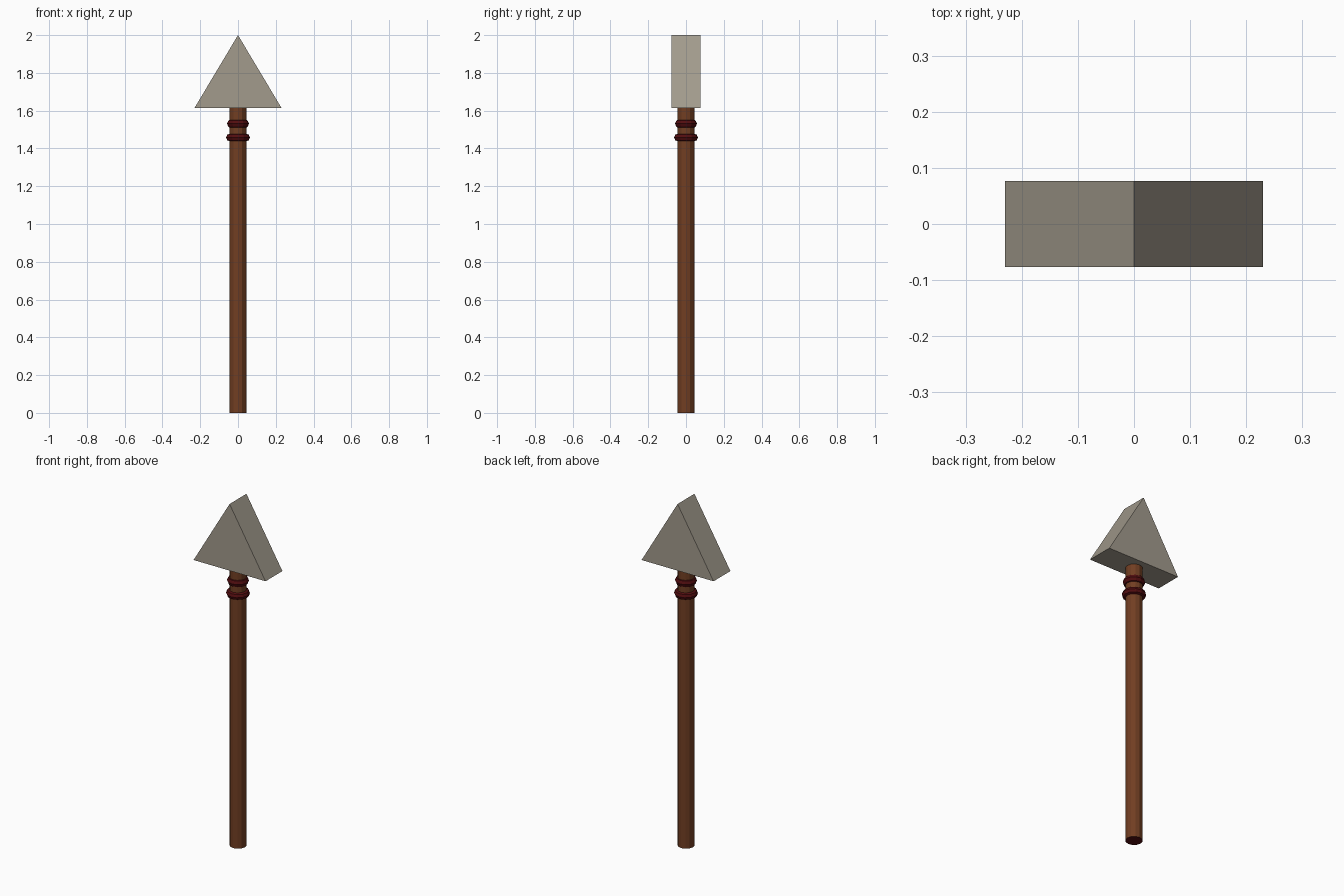
import bpy, bmesh, math

if "Cube" in bpy.data.objects:
    bpy.data.objects.remove(bpy.data.objects["Cube"])


def material(name, rgb):
    m = bpy.data.materials.new(name)
    m.diffuse_color = (*rgb, 1)
    m.use_nodes = True
    m.node_tree.nodes["Principled BSDF"].inputs["Base Color"].default_value = m.diffuse_color
    return m


stone = material("grey stone", (0.36, 0.325, 0.265))
wood = material("brown wood", (0.165, 0.048, 0.016))
cord = material("dark red cord", (0.085, 0.004, 0.005))

# shaft, with a dark red butt end
bpy.ops.mesh.primitive_cylinder_add(vertices=12, radius=0.045, depth=1.64,
                                    location=(0, 0, 0.82))
shaft = bpy.context.object
shaft.name = "shaft"
shaft.data.materials.append(wood)
shaft.data.materials.append(cord)
for p in shaft.data.polygons:
    p.material_index = 1 if p.normal.z < -0.5 else 0

# triangular spear head, extruded front to back
bm = bmesh.new()
profile = [(-0.23, 1.615), (0.23, 1.615), (0, 2.0)]
face = bm.faces.new([bm.verts.new((x, -0.077, z)) for x, z in profile])
ext = bmesh.ops.extrude_face_region(bm, geom=[face])
bmesh.ops.translate(bm, vec=(0, 0.154, 0),
                    verts=[g for g in ext["geom"] if isinstance(g, bmesh.types.BMVert)])
bmesh.ops.recalc_face_normals(bm, faces=bm.faces)
mesh = bpy.data.meshes.new("spear_head")
bm.to_mesh(mesh)
bm.free()
mesh.materials.append(stone)
head = bpy.data.objects.new("spear_head", mesh)
bpy.context.collection.objects.link(head)

# two cord bindings below the head
for name, z, outer, half in (("upper_binding", 1.531, 0.058, 0.024),
                             ("lower_binding", 1.458, 0.063, 0.021)):
    bpy.ops.mesh.primitive_torus_add(major_segments=12, minor_segments=8,
                                     major_radius=outer - half, minor_radius=half,
                                     location=(0, 0, z))
    ring = bpy.context.object
    ring.name = name
    ring.data.materials.append(cord)
